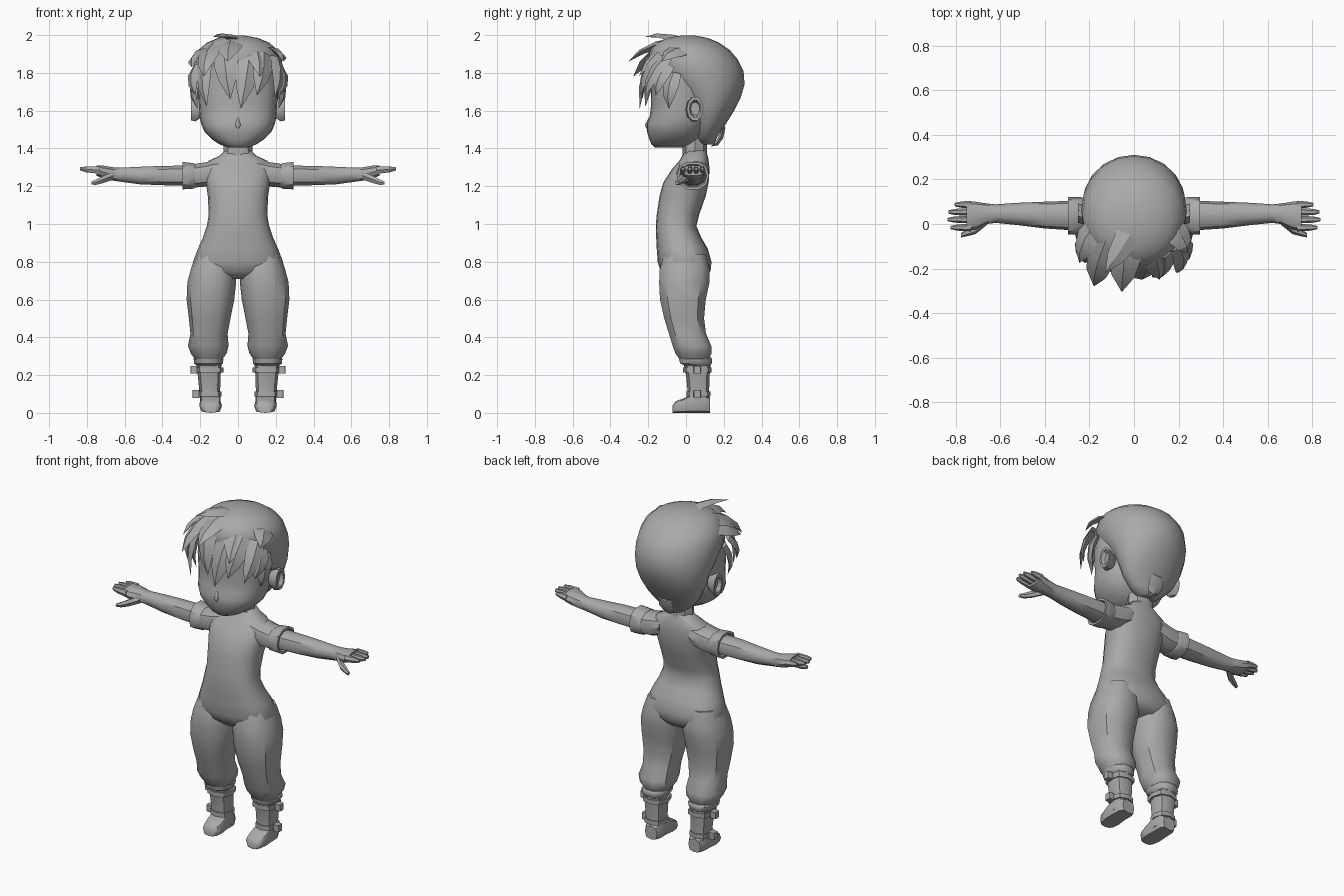
import bpy, bmesh, math
from mathutils import Vector

GREY = bpy.data.materials.new("plain grey")
GREY.diffuse_color = (0.4, 0.4, 0.4, 1)
AXES = {'x': lambda t, u, v: (t, u, v),
        'y': lambda t, u, v: (u, t, v),
        'z': lambda t, u, v: (u, v, t)}


def finish(bm, name, mirror=False, angle=40):
    bmesh.ops.recalc_face_normals(bm, faces=bm.faces[:])
    me = bpy.data.meshes.new(name)
    bm.to_mesh(me)
    bm.free()
    me.shade_smooth()
    me.set_sharp_from_angle(angle=math.radians(angle))
    me.materials.append(GREY)
    ob = bpy.data.objects.new(name, me)
    bpy.context.collection.objects.link(ob)
    if mirror:
        ob.modifiers.new("mirror", 'MIRROR')
    return ob


def loft(name, rings, n=16, axis='z', power=1.0, mirror=False, angle=40):
    """Skin rounded rings (t, umin, umax, vmin, vmax) stacked along an axis."""
    bm = bmesh.new()
    loops = []
    for t, u0, u1, v0, v1 in rings:
        loop = []
        for i in range(n):
            a = 2 * math.pi * i / n
            c, s = math.cos(a), math.sin(a)
            c = math.copysign(abs(c) ** power, c)
            s = math.copysign(abs(s) ** power, s)
            u = (u0 + u1) / 2 + c * (u1 - u0) / 2
            v = (v0 + v1) / 2 + s * (v1 - v0) / 2
            loop.append(bm.verts.new(AXES[axis](t, u, v)))
        loops.append(loop)
    for a, b in zip(loops, loops[1:]):
        for i in range(n):
            j = (i + 1) % n
            bm.faces.new((a[i], a[j], b[j], b[i]))
    bm.faces.new(loops[0])
    bm.faces.new(loops[-1])
    return finish(bm, name, mirror, angle)


def centred(rows):
    """Rows (z, half width, front y, back y) to ring bounds."""
    return [(z, -w, w, f, b) for z, w, f, b in rows]


def lock(name, root, tip, width, mirror=False):
    """A pointed, ridged lock of hair, bowed away from the skull."""
    root, tip, hub = Vector(root), Vector(tip), Vector((0, 0.05, 1.72))
    mid = (root + tip) / 2
    mid += (mid - hub).normalized() * 0.05
    bm = bmesh.new()
    loops = []
    for s, w in ((0, 0.8), (0.3, 1.0), (0.65, 0.7)):
        p = root * (1 - s) ** 2 + mid * 2 * s * (1 - s) + tip * s * s
        out = (p - hub).normalized()
        side = (tip - root).cross(out).normalized() * width * w
        loops.append([bm.verts.new(q) for q in
                      (p - side, p + out * width * w * 0.35, p + side, p - out * width * w * 0.3)])
    end = bm.verts.new(tip)
    for a, b in zip(loops, loops[1:]):
        for i in range(4):
            bm.faces.new((a[i], a[i - 1], b[i - 1], b[i]))
    for i in range(4):
        bm.faces.new((loops[-1][i], loops[-1][i - 1], end))
    bm.faces.new(loops[0])
    return finish(bm, name, mirror, 30)


def box(name, lo, hi, mirror=True):
    return loft(name, [(lo[2], lo[0], hi[0], lo[1], hi[1]),
                       (hi[2], lo[0], hi[0], lo[1], hi[1])], 8, power=0.4, mirror=mirror)


# Torso and hips
loft("torso", centred([
    (1.39, .07, .0, .105), (1.36, .10, -.02, .115), (1.335, .155, -.035, .12),
    (1.29, .18, -.075, .125), (1.22, .17, -.12, .12), (1.15, .16, -.14, .105),
    (1.05, .155, -.155, .07), (0.99, .165, -.16, .055), (0.93, .185, -.158, .08),
    (0.87, .212, -.155, .115), (0.80, .238, -.15, .135), (0.75, .22, -.135, .13),
    (0.71, .12, -.09, .10)]), 20, power=0.85, angle=60)
loft("neck", centred([(1.36, .078, -.02, .112), (1.50, .072, -.015, .11)]), 8)

# Baggy trouser legs gathered above the boots
loft("trouser_leg", [
    (0.84, .03, .222, -.12, .11), (0.76, .012, .25, -.145, .13), (0.69, .01, .268, -.148, .13),
    (0.60, .02, .272, -.143, .11), (0.50, .04, .26, -.12, .10), (0.42, .055, .252, -.095, .11),
    (0.355, .05, .265, -.075, .138), (0.315, .06, .25, -.06, .14), (0.28, .085, .225, -.035, .12)],
    10, power=0.85, mirror=True)

# Boots: shaft, rolled top, foot, straps and buckles
loft("boot_shaft", [(0.29, .085, .225, -.02, .135), (0.20, .092, .213, .0, .125),
                    (0.10, .095, .203, .01, .122), (0.03, .09, .2, .005, .125)],
     8, power=0.8, mirror=True)
loft("boot_top_roll", [(0.295, .085, .22, -.03, .135), (0.285, .077, .235, -.04, .142),
                       (0.262, .08, .232, -.035, .14), (0.25, .092, .218, -.01, .13)],
     10, power=0.85, mirror=True)
loft("boot_foot", [(-.072, .112, .178, .0, .035), (-.055, .092, .195, .0, .062),
                   (-.01, .085, .205, .0, .078), (.04, .09, .203, .0, .105),
                   (.10, .09, .2, .0, .1), (.127, .105, .185, .0, .08)],
     8, 'y', 0.6, mirror=True)
for z, w, f, b, label in ((0.10, .062, .002, .13, "ankle"), (0.228, .072, -.015, .135, "calf")):
    loft(label + "_strap", [(z - .013, .15 - w, .15 + w, f, b), (z + .013, .15 - w, .15 + w, f, b)],
         8, power=0.8, mirror=True)
    box(label + "_buckle", (.15 + w - .008, .04, z - .02), (.15 + w + .03, .08, z + .02))

# Sleeves with an outer cuff, forearms and hands
loft("sleeve", [(.10, -.05, .12, 1.22, 1.345), (.17, -.05, .12, 1.195, 1.33),
                (.235, -.045, .115, 1.19, 1.32)], 10, 'x', 0.9, True)
loft("sleeve_cuff", [(.225, -.042, .115, 1.19, 1.318), (.235, -.048, .12, 1.184, 1.325),
                     (.295, -.048, .122, 1.18, 1.332), (.295, -.035, .11, 1.193, 1.318),
                     (.275, -.03, .105, 1.2, 1.31)], 10, 'x', 0.85, True)
loft("arm", [(.25, -.03, .105, 1.2, 1.312), (.40, -.02, .10, 1.203, 1.31),
             (.52, -.005, .095, 1.208, 1.305), (.62, .005, .088, 1.222, 1.3),
             (.66, .0, .092, 1.228, 1.302), (.71, -.025, .1, 1.238, 1.31),
             (.75, -.03, .104, 1.255, 1.312)], 10, 'x', 0.9, True)
for name, y, tip in (("little", .087, .805), ("ring", .054, .832),
                     ("middle", .02, .836), ("index", -.016, .822)):
    loft(name + "_finger", [(.73, y - .017, y + .017, 1.262, 1.306),
                            (tip - .03, y - .014, y + .014, 1.272, 1.306),
                            (tip, y - .007, y + .007, 1.282, 1.302)], 6, 'x', mirror=True)
loft("thumb", [(.66, -.005, .045, 1.232, 1.28), (.71, -.045, .0, 1.215, 1.26),
               (.75, -.055, -.022, 1.205, 1.238), (.775, -.06, -.04, 1.207, 1.227)],
     6, 'x', mirror=True)

# Face and jaw
loft("face", centred([
    (1.405, .05, -.165, -.02), (1.42, .095, -.182, .03), (1.45, .14, -.195, .07),
    (1.49, .178, -.207, .10), (1.53, .195, -.208, .12), (1.57, .203, -.192, .13),
    (1.63, .207, -.185, .13), (1.72, .212, -.187, .13), (1.83, .205, -.18, .13)]),
    24, power=0.85, angle=60)
loft("nose", centred([(1.505, .008, -.212, -.19), (1.525, .018, -.221, -.18),
                      (1.56, .006, -.2, -.18)]), 6, angle=60)

# Ears, with a raised rim and a hollow
loft("ear", [(.19, .005, .07, 1.565, 1.65), (.225, -.002, .085, 1.54, 1.672),
             (.25, .005, .092, 1.545, 1.675), (.25, .018, .08, 1.562, 1.658),
             (.228, .025, .072, 1.575, 1.645)], 10, 'x', mirror=True)

# Hair: rounded cap and back of the head
loft("hair_cap", centred([
    (1.42, .055, .06, .15), (1.46, .11, .05, .165), (1.52, .165, .03, .205),
    (1.60, .20, .0, .255), (1.67, .218, -.04, .29), (1.74, .23, -.12, .31),
    (1.81, .237, -.19, .305), (1.87, .232, -.2, .275), (1.92, .212, -.19, .233),
    (1.96, .165, -.155, .175), (1.985, .105, -.1, .115), (1.997, .04, -.03, .05)]),
    20, angle=60)

# Hair: fringe and tufts sweeping forward
LOCKS = [
    ((-.17, -.13, 1.89), (-.165, -.215, 1.62), .05),
    ((-.07, -.16, 1.92), (-.04, -.23, 1.66), .065),
    ((.06, -.15, 1.92), (.015, -.245, 1.61), .065),
    ((.13, -.14, 1.90), (.10, -.24, 1.68), .06),
    ((.20, -.10, 1.88), (.195, -.22, 1.67), .05),
    ((-.12, -.07, 1.95), (-.18, -.28, 1.78), .07),
    ((-.03, -.05, 1.965), (-.055, -.305, 1.86), .075),
    ((.07, -.06, 1.955), (.115, -.25, 1.78), .07),
    ((-.17, .0, 1.92), (-.245, -.175, 1.83), .06),
    ((.16, .0, 1.92), (.24, -.13, 1.86), .06),
    ((.02, .02, 1.955), (-.13, -.22, 1.99), .06)]
for i, (root, tip, width) in enumerate(LOCKS):
    lock("hair_lock_%d" % (i + 1), root, tip, width)
lock("sideburn", (.212, -.06, 1.80), (.215, -.09, 1.61), .05, True)
lock("side_lock", (.215, -.09, 1.84), (.225, -.16, 1.68), .05, True)
lock("nape_lock", (0, .2, 1.52), (0, .13, 1.41), .05)
